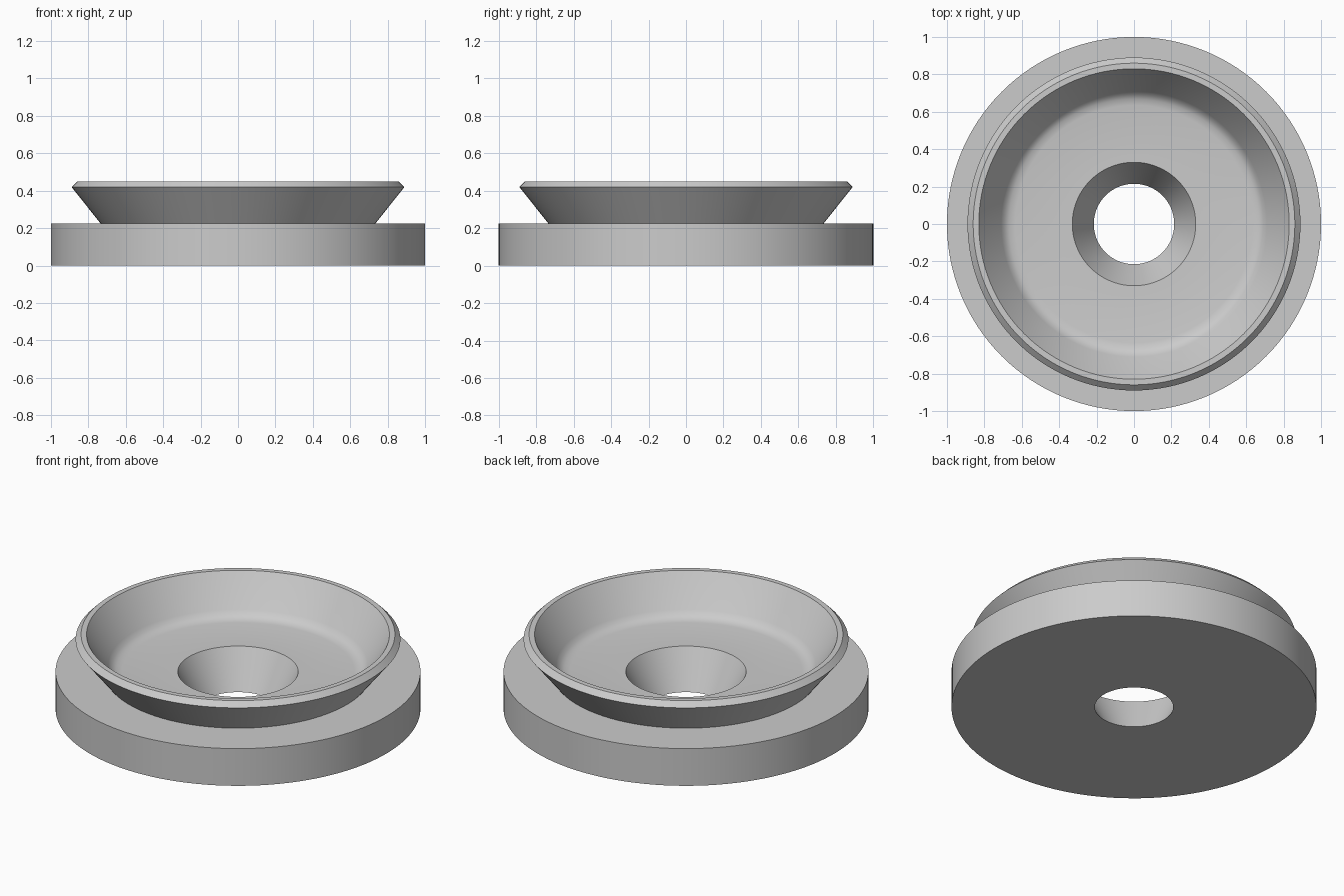
import bpy, bmesh, math

cube = bpy.data.objects.get("Cube")
if cube:
    bpy.data.objects.remove(cube, do_unlink=True)

SEGMENTS = 128

grey = bpy.data.materials.new("plain grey")
grey.use_nodes = True
grey.diffuse_color = (0.6, 0.6, 0.6, 1)
grey.node_tree.nodes["Principled BSDF"].inputs["Base Color"].default_value = (0.6, 0.6, 0.6, 1)


def lathe(name, profile):
    """Spin a closed (radius, height) profile around the z axis."""
    bm = bmesh.new()
    rings = []
    for i in range(SEGMENTS):
        a = 2 * math.pi * i / SEGMENTS
        rings.append([bm.verts.new((r * math.cos(a), r * math.sin(a), z)) for r, z in profile])
    n = len(profile)
    for i, ring in enumerate(rings):
        nxt = rings[(i + 1) % SEGMENTS]
        for j in range(n):
            k = (j + 1) % n
            bm.faces.new((ring[j], nxt[j], nxt[k], ring[k]))
    bmesh.ops.recalc_face_normals(bm, faces=bm.faces)
    mesh = bpy.data.meshes.new(name)
    bm.to_mesh(mesh)
    bm.free()
    mesh.materials.append(grey)
    obj = bpy.data.objects.new(name, mesh)
    bpy.context.collection.objects.link(obj)
    bpy.ops.object.select_all(action="DESELECT")
    obj.select_set(True)
    bpy.context.view_layer.objects.active = obj
    bpy.ops.object.shade_smooth_by_angle(angle=math.radians(25))
    return obj


# Base disc, flared dish and countersunk hole in one turned section
lathe("flanged_dish", [
    (0.215, 0.0), (1.0, 0.0), (1.0, 0.225),      # base disc
    (0.735, 0.225), (0.89, 0.42),                # undercut flare
    (0.86, 0.45), (0.83, 0.45),                  # chamfered rim
    (0.71, 0.268), (0.692, 0.245), (0.668, 0.231), (0.635, 0.225),  # inner wall and fillet
    (0.33, 0.225),                               # dish floor, then tapered hole
])
